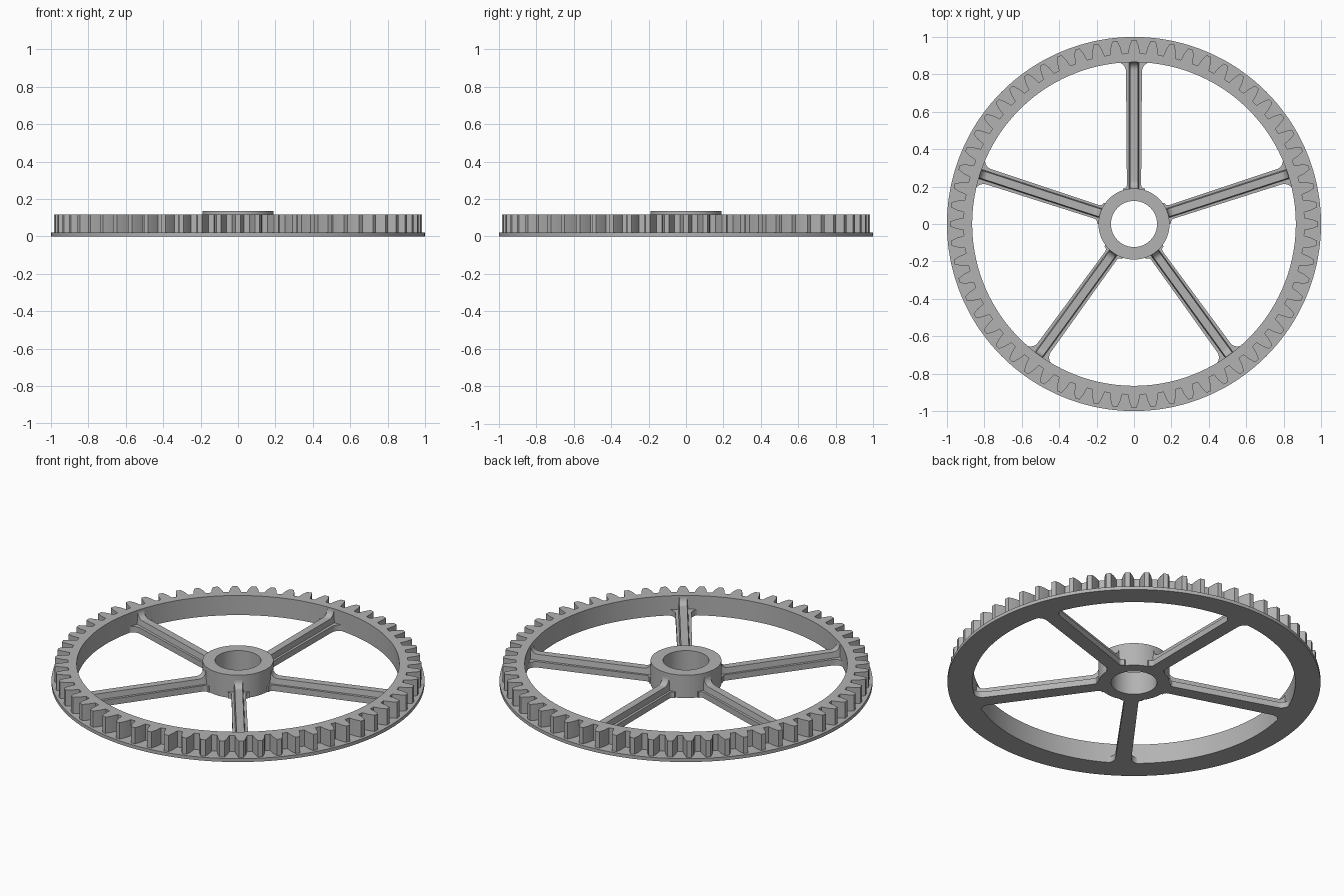
import bpy
import bmesh
from math import sin, cos, pi, sqrt, radians

TEETH = 60
RIM_IN, ROOT, PITCH, TIP, FLANGE = 0.865, 0.912, 0.952, 0.983, 1.0
HUB_OUT, BORE = 0.19, 0.123
RIM_TOP, FLANGE_TOP, HUB_TOP = 0.116, 0.02, 0.136

cube = bpy.data.objects.get("Cube")
if cube:
    bpy.data.objects.remove(cube, do_unlink=True)

grey = bpy.data.materials.new("plain grey")
grey.use_nodes = True
colour = (0.45, 0.45, 0.45, 1)
grey.diffuse_color = colour
grey.node_tree.nodes["Principled BSDF"].inputs["Base Color"].default_value = colour


def loft(name, loops, closed):
    """Skin a row of equal loops; closed joins last to first, else ends are capped."""
    bm = bmesh.new()
    rows = [[bm.verts.new(p) for p in loop] for loop in loops]
    n = len(rows[0])
    pairs = list(zip(rows, rows[1:])) + ([(rows[-1], rows[0])] if closed else [])
    for a, b in pairs:
        for i in range(n):
            j = (i + 1) % n
            bm.faces.new((a[i], a[j], b[j], b[i]))
    if not closed:
        bm.faces.new(rows[0])
        bm.faces.new(rows[-1])
    bmesh.ops.recalc_face_normals(bm, faces=bm.faces)
    mesh = bpy.data.meshes.new(name)
    bm.to_mesh(mesh)
    bm.free()
    mesh.materials.append(grey)
    obj = bpy.data.objects.new(name, mesh)
    bpy.context.collection.objects.link(obj)
    bpy.ops.object.select_all(action='DESELECT')
    obj.select_set(True)
    bpy.context.view_layer.objects.active = obj
    bpy.ops.object.shade_smooth_by_angle(angle=radians(25))
    return obj


def ring(polar, z):
    return [(r * cos(a), r * sin(a), z) for a, r in polar]


# Toothed rim with its thin flange
half_tooth = [(0.033, ROOT), (0.025, PITCH), (0.013, TIP)]
one_tooth = ([(-w / r, r) for w, r in half_tooth] + [(0, TIP)]
             + [(w / r, r) for w, r in reversed(half_tooth)] + [(pi / TEETH, ROOT)])
outline = [(2 * pi * k / TEETH + a, r) for k in range(TEETH) for a, r in one_tooth]


def rim_circle(radius, z):
    return ring([(a, radius) for a, r in outline], z)


loft("toothed_rim", [rim_circle(RIM_IN, 0), rim_circle(RIM_IN, RIM_TOP),
                     ring(outline, RIM_TOP), ring(outline, FLANGE_TOP),
                     rim_circle(FLANGE, FLANGE_TOP), rim_circle(FLANGE, 0)], True)

# Hub with its bore
turn = [2 * pi * k / 96 for k in range(96)]
loft("hub", [ring([(a, r) for a in turn], z) for r, z in
             ((BORE, 0), (BORE, HUB_TOP), (HUB_OUT, HUB_TOP), (HUB_OUT, 0))], True)


# Spokes: flat plate with a raised rib, both flaring into hub and rim
def flare(r, radius_hub, radius_rim):
    """Height of a quarter-round fillet at either end of the spoke."""
    total = 0
    for gap, radius in ((r - HUB_OUT, radius_hub), (RIM_IN - r, radius_rim)):
        d = min(max(radius - gap, 0), radius)
        total += radius - sqrt(radius ** 2 - d ** 2)
    return total


def section(r):
    s = (r - HUB_OUT) / (RIM_IN - HUB_OUT)
    w = 0.038 + 0.005 * s + flare(r, 0.02, 0.05)
    plate, top = 0.035, 0.068 + flare(r, 0.04, 0.04)
    half = [(w, 0), (w, plate), (0.026, plate), (0.021, top)]
    return [(r, y, z) for y, z in half] + [(r, -y, z) for y, z in reversed(half)]


steps = [0.05 * (1 - cos(k * pi / 20)) for k in range(11)]
stations = ([0.16] + [HUB_OUT + d for d in steps]
            + [RIM_IN - d for d in reversed(steps)] + [0.875])
for k in range(5):
    spoke = loft(f"spoke_{k + 1}", [section(r) for r in stations], False)
    spoke.rotation_euler.z = radians(90 + 72 * k)
